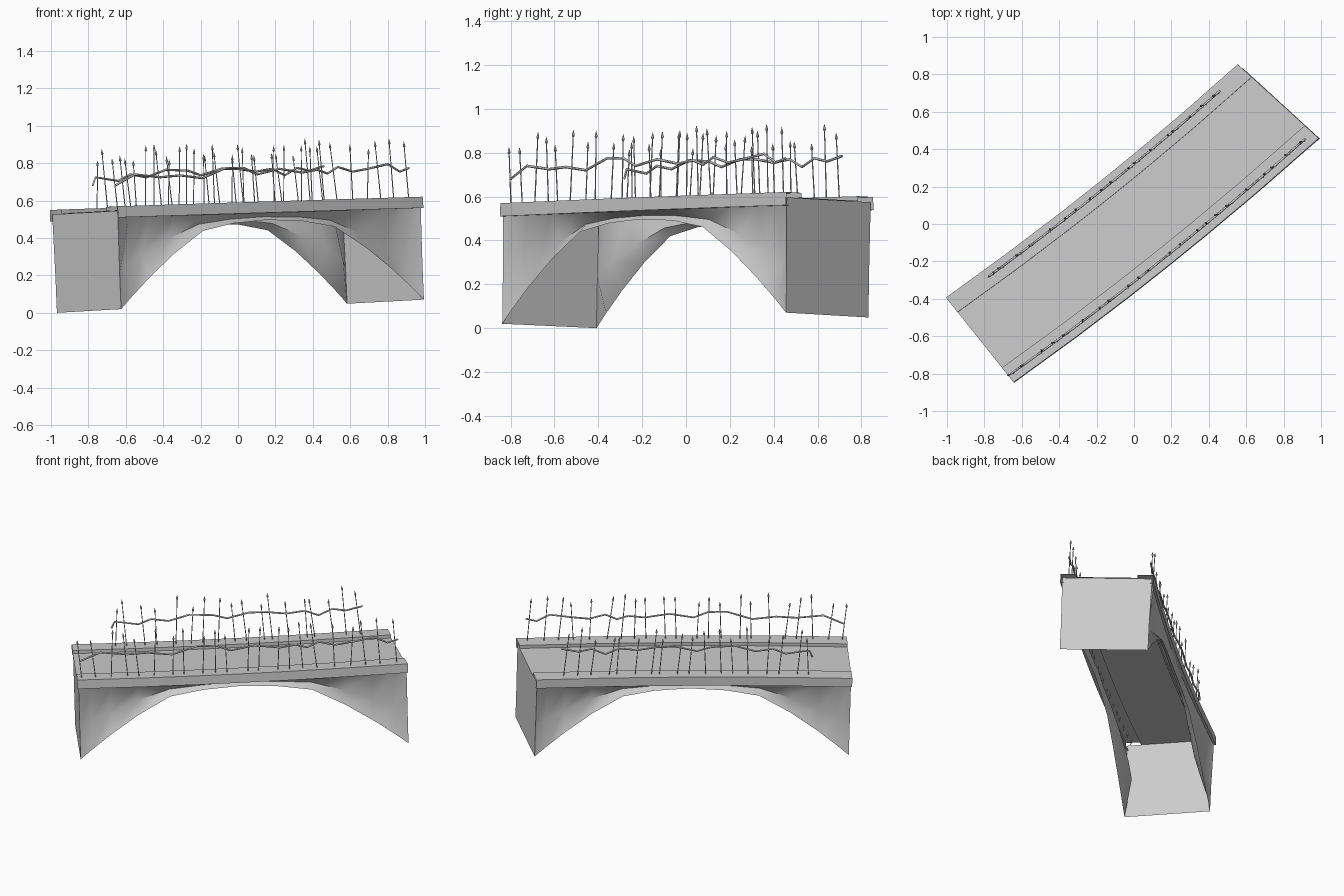
import bpy, bmesh, math, random
from mathutils import Matrix, Vector

if "Cube" in bpy.data.objects:
    bpy.data.objects.remove(bpy.data.objects["Cube"])

random.seed(4)
TILT = (Matrix.Translation((0.014, -0.012, 0.036)) @ Matrix.Rotation(math.radians(38.64), 4, 'Z')
        @ Matrix.Rotation(-0.0245, 4, 'Y') @ Matrix.Rotation(-0.036, 4, 'X'))


def place(u, v, z):
    """Bridge coordinates (along, across, up) to world: skewed end, slight bow, tilt."""
    u2 = u - 0.155 * v * max(u, 0)
    return TILT @ Vector((u2, v + 0.028 * u * u, z))


def finish(name, bm, angle=None):
    me = bpy.data.meshes.new(name)
    bm.to_mesh(me)
    bm.free()
    ob = bpy.data.objects.new(name, me)
    bpy.context.collection.objects.link(ob)
    if angle:
        bpy.ops.object.select_all(action='DESELECT')
        ob.select_set(True)
        bpy.context.view_layer.objects.active = ob
        bpy.ops.object.shade_smooth_by_angle(angle=math.radians(angle))
    return ob


def sheet(bm, sections, flip=False):
    """Skin a list of equal open cross-sections."""
    rows = [[bm.verts.new(p) for p in s] for s in sections]
    for a, b in zip(rows, rows[1:]):
        for i in range(len(a) - 1):
            q = (a[i], b[i], b[i + 1], a[i + 1])
            bm.faces.new(q[::-1] if flip else q)
    return rows


# hollow arch body: pinched side walls (along, arch height, recess) and end walls
half = [(1.015, 0.0, 0.0), (0.94, 0.065, 0.055), (0.815, 0.165, 0.06), (0.64, 0.29, 0.05),
        (0.44, 0.405, 0.035), (0.23, 0.44, 0.025), (0.0, 0.452, 0.025)]
stations = [(-u, z, r) for u, z, r in half] + half[-2::-1]
bm = bmesh.new()
walls = []
for s in (-1, 1):
    sections = []
    for u, z, r in stations:
        low = 0.255 + 0.02 * abs(u)
        zm = z + (0.5 - z) * 0.38
        sections.append([place(u, s * v, h) for v, h in
                         ((low, z), (low - r, zm), (0.28, 0.495))])
    walls.append(sheet(bm, sections, s > 0))
for k in (0, -1):
    a, b = walls[0][k], walls[1][k]
    u = stations[k][0]
    ta, tb = (bm.verts.new(place(u, v, 0.526)) for v in (-0.28, 0.28))
    ring = a + [ta, tb] + b[::-1]
    bm.faces.new(ring[::-1] if k == 0 else ring)
finish("arch_body", bm, 60)

# deck plate folded up into hollow curbs along both sides
side = [(0.19, 0.528), (0.19, 0.55), (0.29, 0.55), (0.292, 0.49), (0.27, 0.49)]
profile = [(-v, z) for v, z in side[::-1]] + side
bm = bmesh.new()
sheet(bm, [[place(u, v, z) for v, z in profile]
           for u in (-1.022, -0.6, -0.25, 0, 0.25, 0.6, 1.022)])
finish("deck", bm, 35)


# fence posts with spear tips
def rod(bm, a, b, r1, r2):
    d = b - a
    m = Matrix.Translation((a + b) / 2) @ d.to_track_quat('Z', 'Y').to_matrix().to_4x4()
    bmesh.ops.create_cone(bm, cap_ends=True, segments=6, radius1=r1, radius2=r2,
                          depth=d.length, matrix=m)


def posts(name, v, u0, u1, count):
    bm = bmesh.new()
    for i in range(count):
        u = u0 + (u1 - u0) * i / (count - 1)
        if 0 < i < count - 1:
            u += random.uniform(-0.022, 0.022)
        lean = random.uniform(-0.04, 0.025)
        foot = place(u, v, 0.515)
        tip = place(u + lean, v, random.uniform(0.80, 0.89))
        d = (tip - foot).normalized()
        neck = tip - d * 0.035
        rod(bm, foot, neck, 0.003, 0.0025)
        rod(bm, neck, neck + d * 0.008, 0.0025, 0.007)
        rod(bm, neck + d * 0.008, tip, 0.007, 0.0)
    finish(name, bm)


posts("front_fence_posts", -0.25, -0.99, 0.965, 22)
posts("back_fence_posts", 0.242, -0.75, 0.835, 18)


# crooked fence rails: (along, world height)
def rail(name, v, pts):
    cu = bpy.data.curves.new(name, 'CURVE')
    cu.dimensions = '3D'
    cu.bevel_depth = 0.006
    cu.bevel_resolution = 0
    cu.use_fill_caps = True
    sp = cu.splines.new('POLY')
    sp.points.add(len(pts) - 1)
    for p, (u, z) in zip(sp.points, pts):
        q = place(u, v, 0.7)
        p.co = (q.x, q.y, z, 1)
    ob = bpy.data.objects.new(name, cu)
    bpy.context.collection.objects.link(ob)


rail("front_fence_rail", -0.25,
     [(-1.0, 0.68), (-0.87, 0.74), (-0.7, 0.725), (-0.57, 0.735), (-0.42, 0.72), (-0.26, 0.775),
      (-0.14, 0.775), (-0.05, 0.74), (0.1, 0.77), (0.25, 0.75), (0.35, 0.765), (0.42, 0.745),
      (0.49, 0.78), (0.59, 0.755), (0.69, 0.77), (0.83, 0.795), (0.91, 0.755), (0.975, 0.775)])
rail("back_fence_rail", 0.242,
     [(-0.77, 0.68), (-0.75, 0.725), (-0.6, 0.705), (-0.52, 0.74), (-0.41, 0.725), (-0.28, 0.765),
      (-0.13, 0.76), (-0.04, 0.735), (0.1, 0.77), (0.22, 0.77), (0.35, 0.755), (0.47, 0.77),
      (0.56, 0.735), (0.65, 0.775), (0.74, 0.76), (0.85, 0.785)])
